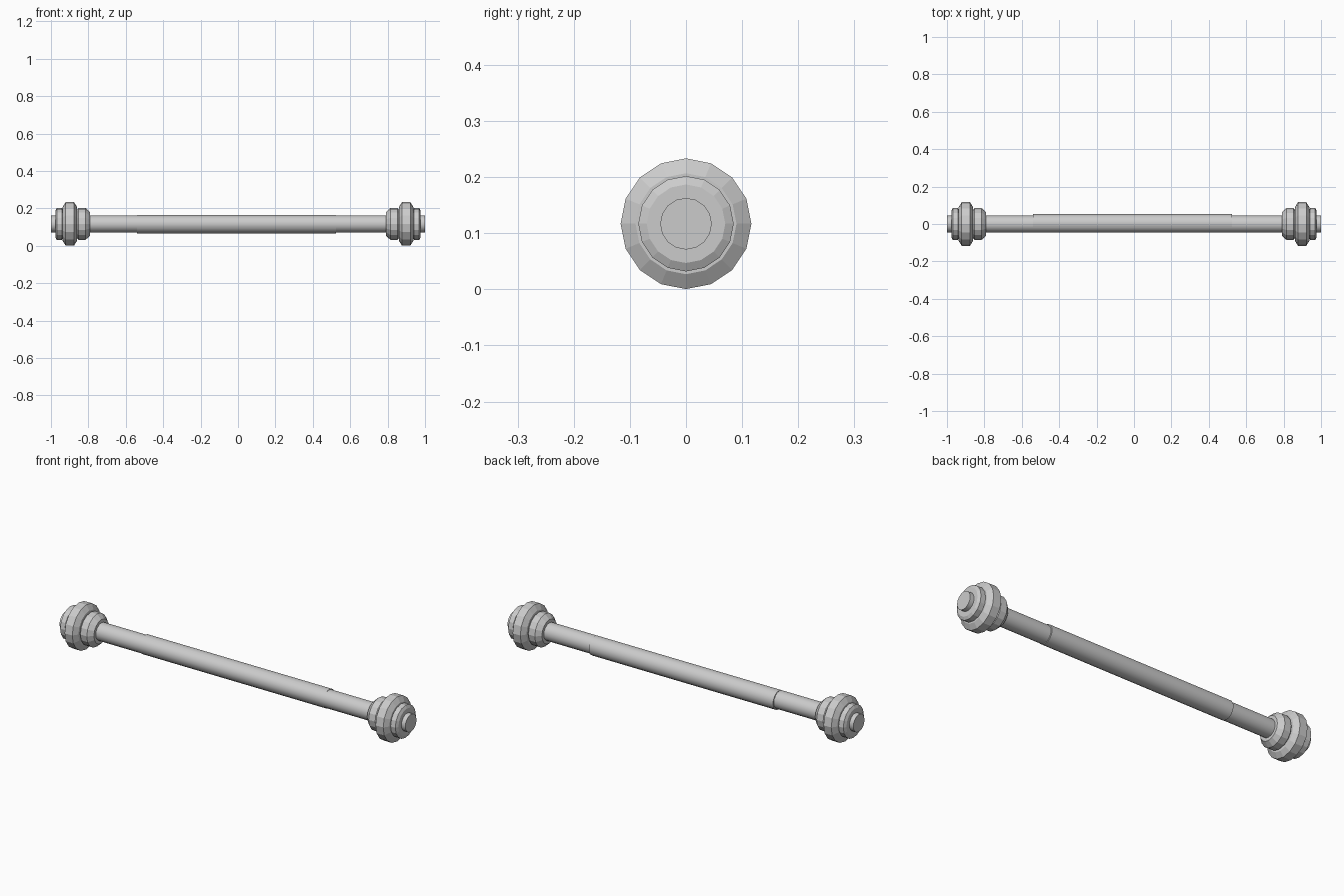
import bpy, bmesh, math

if "Cube" in bpy.data.objects:
    bpy.data.objects.remove(bpy.data.objects["Cube"])

SIDES = 16
AXIS_Z = 0.117


def lathe(name, profile, y=0.0, z=AXIS_Z, smooth=False):
    """Spin (x, radius) points round the x axis and cap both ends."""
    bm = bmesh.new()
    rings = []
    for x, r in profile:
        rings.append([bm.verts.new((x, r * math.sin(2 * math.pi * i / SIDES),
                                    r * math.cos(2 * math.pi * i / SIDES)))
                      for i in range(SIDES)])
    for a, b in zip(rings, rings[1:]):
        for i in range(SIDES):
            j = (i + 1) % SIDES
            bm.faces.new((a[i], a[j], b[j], b[i]))
    bm.faces.new(rings[0])
    bm.faces.new(rings[-1])
    bmesh.ops.recalc_face_normals(bm, faces=bm.faces)
    mesh = bpy.data.meshes.new(name)
    bm.to_mesh(mesh)
    bm.free()
    obj = bpy.data.objects.new(name, mesh)
    bpy.context.collection.objects.link(obj)
    obj.location = (0, y, z)
    if smooth:
        bpy.ops.object.select_all(action='DESELECT')
        obj.select_set(True)
        bpy.context.view_layer.objects.active = obj
        bpy.ops.object.shade_smooth_by_angle(angle=math.radians(30))
    return obj


# Long bar and the slightly thicker, slightly offset grip sleeve
lathe("bar", [(-1.0, 0.046), (1.0, 0.046)], smooth=True)
lathe("grip_sleeve", [(-0.54, 0.049), (0.525, 0.049)], y=0.004, z=0.116, smooth=True)

# Three bevelled weight plates at each end
plates = {
    "inner_plate": [(0.79, 0.062), (0.815, 0.085), (0.852, 0.085), (0.862, 0.074)],
    "large_plate": [(0.86, 0.09), (0.877, 0.1165), (0.921, 0.1165), (0.938, 0.09)],
    "outer_plate": [(0.935, 0.074), (0.942, 0.085), (0.969, 0.085), (0.977, 0.07)],
}
for side, sign in (("right", 1), ("left", -1)):
    for name, profile in plates.items():
        lathe(f"{side}_{name}", [(sign * x, r) for x, r in profile])
